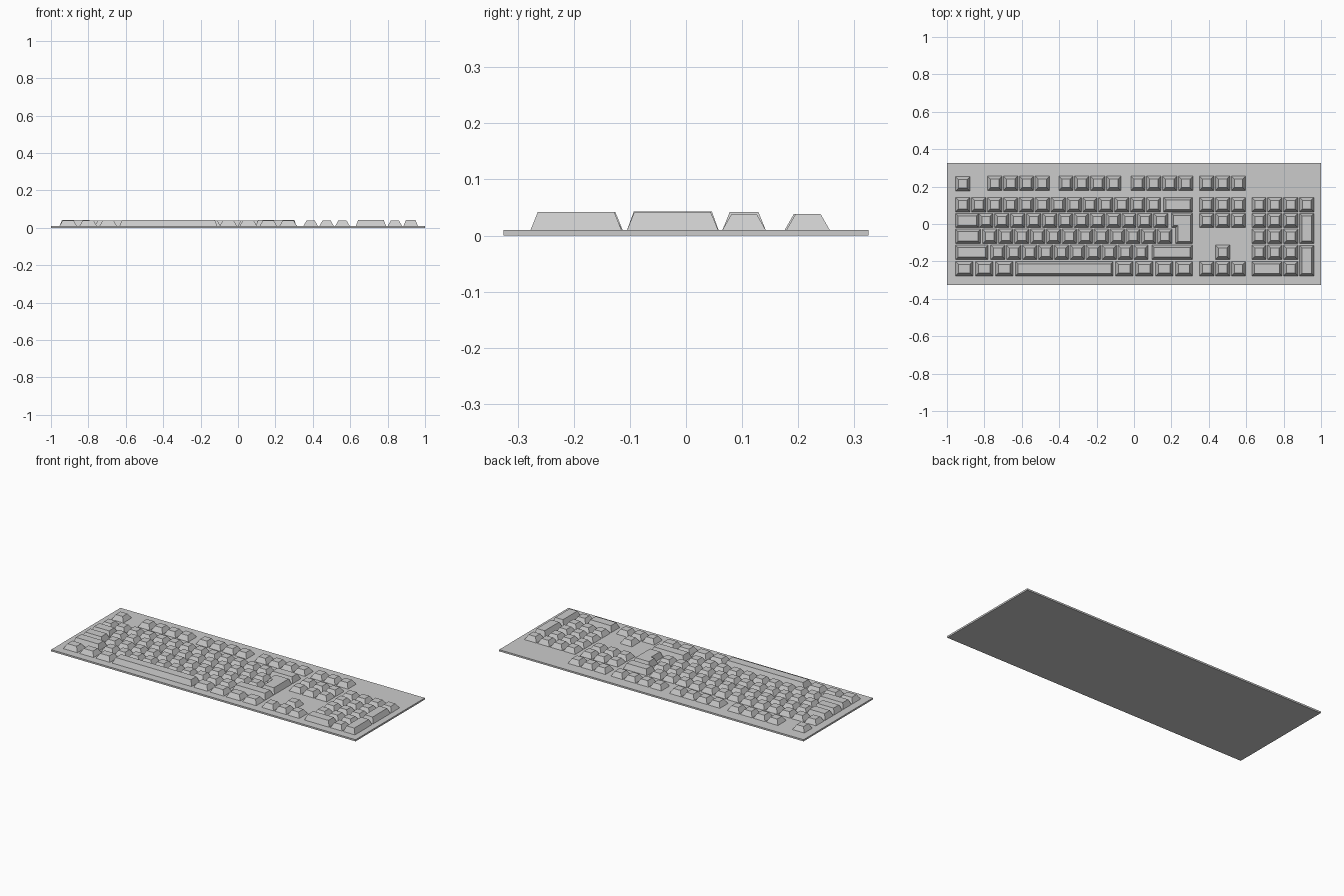
import bpy
import bmesh

cube = bpy.data.objects.get("Cube")
if cube:
    bpy.data.objects.remove(cube, do_unlink=True)

GREY = (0.6, 0.6, 0.6, 1)
mat = bpy.data.materials.new("plain grey")
mat.use_nodes = True
mat.diffuse_color = GREY
mat.node_tree.nodes["Principled BSDF"].inputs["Base Color"].default_value = GREY

PLATE_H = 0.01
KEY = 0.077          # key footprint
PITCH = 0.085        # key spacing
ROWS = dict(function=0.179, number=0.065, upper=-0.02,
            home=-0.105, lower=-0.19, bottom=-0.277)
NAV, PAD = 0.35, 0.63


def loft(name, low, high, z0, z1):
    """Solid between two matching outlines."""
    bm = bmesh.new()
    a = [bm.verts.new((x, y, z0)) for x, y in low]
    b = [bm.verts.new((x, y, z1)) for x, y in high]
    n = len(a)
    bm.faces.new(a[::-1])
    bm.faces.new(b)
    for i in range(n):
        j = (i + 1) % n
        bm.faces.new((a[i], a[j], b[j], b[i]))
    mesh = bpy.data.meshes.new(name)
    bm.to_mesh(mesh)
    bm.free()
    mesh.materials.append(mat)
    ob = bpy.data.objects.new(name, mesh)
    bpy.context.collection.objects.link(ob)
    return ob


def rect(x0, y0, x1, y1, inset=0):
    x0, y0, x1, y1 = x0 + inset, y0 + inset, x1 - inset, y1 - inset
    return [(x0, y0), (x1, y0), (x1, y1), (x0, y1)]


def key(name, x, row, width=KEY, depth=KEY, dy=0):
    """Tapered keycap; long keys are taller with steeper sides."""
    big = max(width, depth) > 0.1
    y = ROWS[row] + dy
    box = (x, y, x + width, y + depth)
    loft(name, rect(*box), rect(*box, 0.013 if big else 0.016),
         PLATE_H, 0.042 if big else 0.038)


def run(name, x, row, count):
    for i in range(count):
        key(f"{name}_{i + 1}", x + i * PITCH, row)


# Base plate
loft("base_plate", rect(-1, -0.325, 1, 0.325), rect(-1, -0.325, 1, 0.325), 0, PLATE_H)

# Function row
key("escape_key", -0.954, "function", dy=-0.003)
for g, x in enumerate((-0.783, -0.402, -0.017)):
    run(f"function_key_group_{g + 1}", x, "function", 4)

# Main letter block
run("number_key", -0.954, "number", 13)
key("backspace_key", 0.158, "number", 0.155)
key("tab_key", -0.954, "upper", 0.125)
run("upper_letter_key", -0.83, "upper", 12)
key("caps_key", -0.954, "home", 0.133)
run("home_letter_key", -0.809, "home", 12)
key("left_shift_key", -0.954, "lower", 0.173)
run("lower_letter_key", -0.766, "lower", 10)
key("right_shift_key", 0.095, "lower", 0.218)

# Stepped enter key
def enter_outline(d):
    l, m, r = 0.2 + d, 0.223 + d, 0.313 - d
    b, s, t = -0.105 + d, -0.02 + d, 0.058 - d
    return [(m, b), (r, b), (r, t), (l, t), (l, s), (m, s)]

loft("enter_key", enter_outline(0), enter_outline(0.012), PLATE_H, 0.043)

# Bottom row with space bar
for i, x in enumerate((-0.954, -0.847, -0.74, -0.098, 0.009, 0.116, 0.222)):
    key(f"modifier_key_{i + 1}", x, "bottom", 0.092)
key("space_bar", -0.633, "bottom", 0.522)

# Navigation block and arrows
for row in ("function", "number", "upper", "bottom"):
    run(f"navigation_{row}_key", NAV, row, 3)
key("up_arrow_key", NAV + PITCH, "lower")

# Number pad
run("pad_top_key", PAD, "number", 4)
for row in ("upper", "home", "lower"):
    run(f"pad_{row}_key", PAD, row, 3)
key("pad_zero_key", PAD, "bottom", KEY + PITCH)
key("pad_point_key", PAD + 2 * PITCH, "bottom")
for name, row in (("pad_plus_key", "home"), ("pad_enter_key", "bottom")):
    key(name, PAD + 3 * PITCH, row, KEY, KEY + PITCH)
